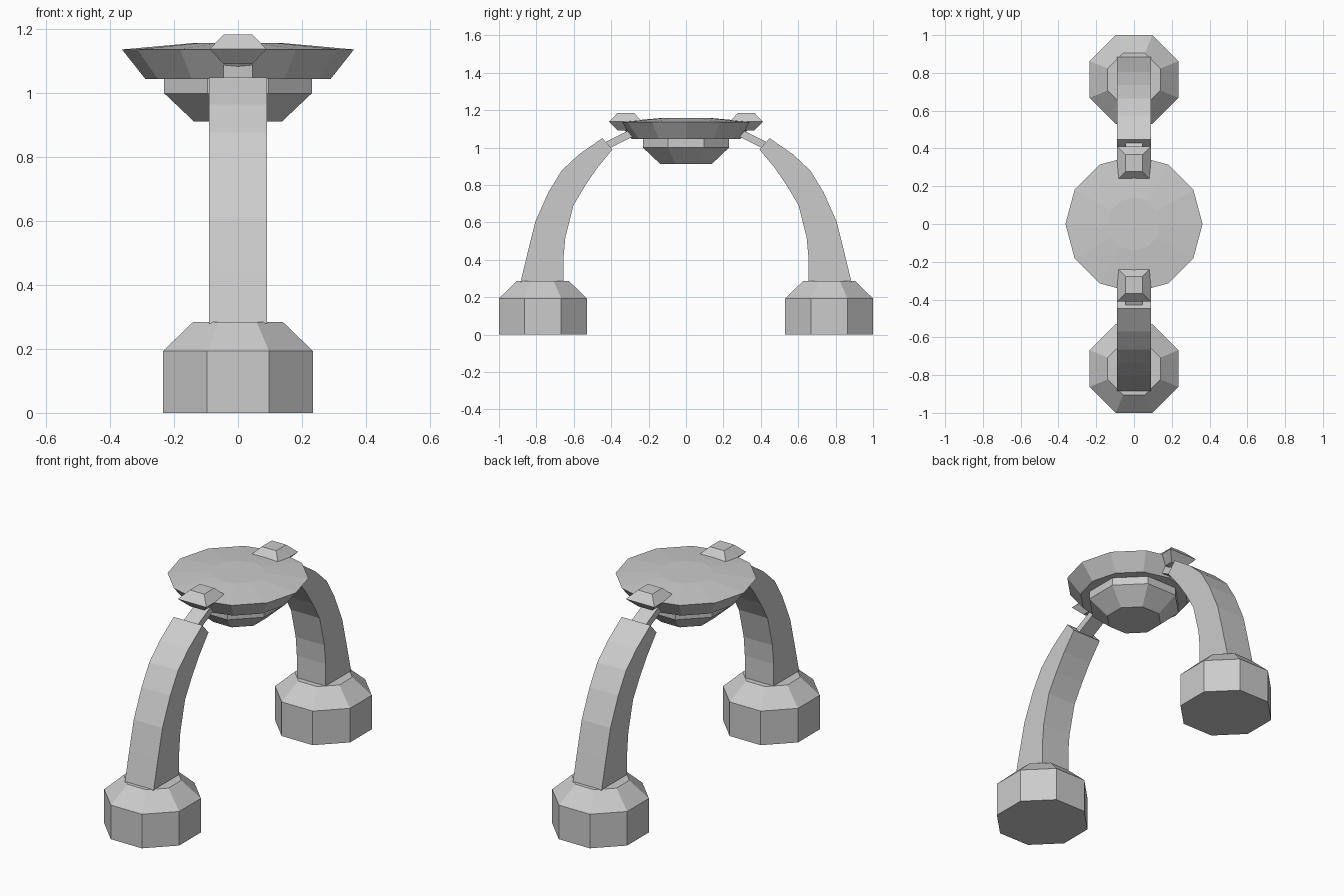
import bpy, math

if "Cube" in bpy.data.objects:
    bpy.data.objects.remove(bpy.data.objects["Cube"])


def make(name, verts, faces):
    mesh = bpy.data.meshes.new(name)
    mesh.from_pydata(verts, [], faces)
    mesh.update()
    ob = bpy.data.objects.new(name, mesh)
    bpy.context.collection.objects.link(ob)
    return ob


def loft(name, rings):
    """Capped solid through rings of equal point count, listed bottom to top."""
    n = len(rings[0])
    faces = [tuple(range(n))[::-1]]
    for r in range(len(rings) - 1):
        a = r * n
        faces += [(a + i, a + (i + 1) % n, a + n + (i + 1) % n, a + n + i) for i in range(n)]
    faces.append(tuple(range((len(rings) - 1) * n, len(rings) * n)))
    return make(name, [p for ring in rings for p in ring], faces)


def turned(name, sides, profile, cy=0.0, offset=0.0):
    """Faceted turned solid from (radius, z) pairs."""
    angles = [offset + 2 * math.pi * i / sides for i in range(sides)]
    return loft(name, [[(r * math.cos(a), cy + r * math.sin(a), z) for a in angles]
                       for r, z in profile])


def strip(name, outer, inner, half, s):
    """Curved bar of rectangular section from outer and inner (y, z) curves."""
    rings = []
    for (yo, zo), (yi, zi) in zip(outer, inner):
        ring = [(-half, s * yi, zi), (half, s * yi, zi), (half, s * yo, zo), (-half, s * yo, zo)]
        rings.append(ring if s > 0 else ring[::-1])
    return loft(name, rings)


OCT = math.pi / 8
K = 1 / math.cos(OCT)   # flat-to-flat half width -> corner radius

# Twelve-sided dish and the octagonal drum below it
turned("dish", 12, [(0.29, 1.045), (0.363, 1.137), (0.14, 1.157)])
turned("drum", 8, [(0.138 * K, 0.912), (0.231 * K, 1.0), (0.231 * K, 1.05)], 0, OCT)

# Curved arm outlines
outer = [(0.885, 0.28), (0.845, 0.445), (0.805, 0.605), (0.735, 0.762),
         (0.665, 0.877), (0.57, 0.965), (0.447, 1.05)]
inner = [(0.655, 0.28), (0.655, 0.41), (0.645, 0.52), (0.602, 0.69),
         (0.54, 0.795), (0.475, 0.89), (0.393, 0.99)]

for side, s in (("front", -1), ("back", 1)):
    # Octagonal foot with chamfered top
    turned(side + "_foot", 8,
           [(0.235 * K, 0), (0.235 * K, 0.193), (0.14 * K, 0.285)], s * 0.765, OCT)
    # Arm
    strip(side + "_arm", outer, inner, 0.09, s)
    # Thin link from arm to dish
    strip(side + "_link", [(0.435, 1.027), (0.285, 1.102)],
          [(0.41, 0.995), (0.265, 1.068)], 0.045, s)
    # Diamond-shaped clip on the rim
    cy = s * 0.322
    loft(side + "_clip", [[(x * w, cy + y * w, z) for x, y in ((-1, -1), (1, -1), (1, 1), (-1, 1))]
                          for w, z in ((0.045, 1.092), (0.089, 1.138), (0.045, 1.184))])
